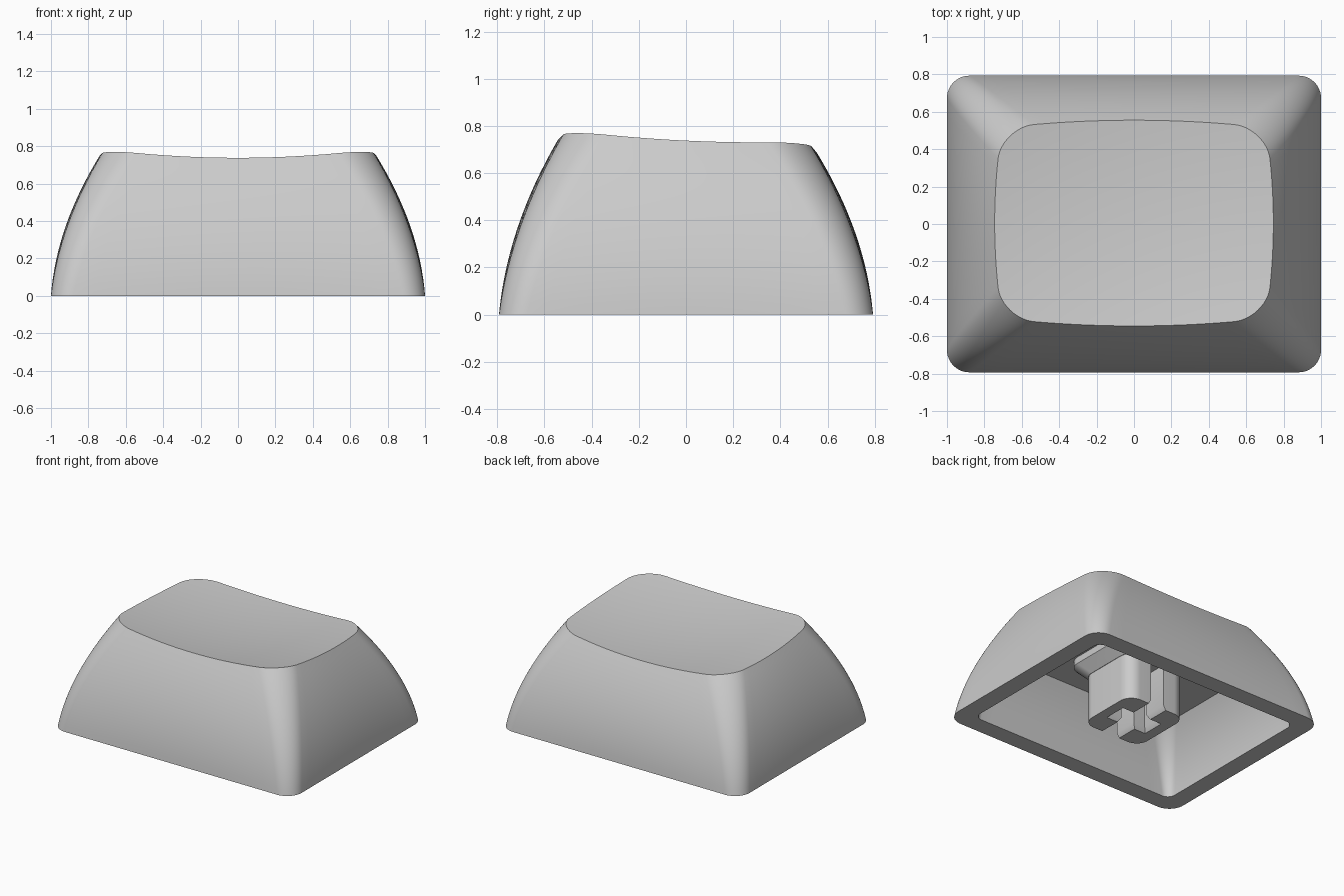
import bpy
import bmesh
from math import cos, sin, pi, radians

if "Cube" in bpy.data.objects:
    bpy.data.objects.remove(bpy.data.objects["Cube"], do_unlink=True)

grey = bpy.data.materials.new("matte grey")
grey.use_nodes = True
tone = (0.6, 0.6, 0.6, 1)
grey.diffuse_color = tone
grey.node_tree.nodes["Principled BSDF"].inputs["Base Color"].default_value = tone

ARC, SIDE = 12, 16  # segments per corner and per side


def outline(hx, hy, r, bow=0.0, cy=0.0, side=SIDE):
    """Rounded rectangle whose sides can bow outwards, counterclockwise."""
    raw = []
    for i, (sx, sy) in enumerate([(1, 1), (-1, 1), (-1, -1), (1, -1)]):
        for j in range(ARC + 1):
            a = (i + j / ARC) * pi / 2
            raw.append((sx * (hx - r) + r * cos(a), sy * (hy - r) + r * sin(a)))
        # points along the straight side to the next corner
        a = (i + 1) * pi / 2
        nx, ny = [(-1, 1), (-1, -1), (1, -1), (1, 1)][i]
        end = (nx * (hx - r) + r * cos(a), ny * (hy - r) + r * sin(a))
        start = raw[-1]
        for j in range(1, side):
            f = j / side
            raw.append(tuple(p + (q - p) * f for p, q in zip(start, end)))
    return [(x * (1 - bow / hx * (y / hy) ** 2),
             y * (1 - bow / hy * (x / hx) ** 2) + cy) for x, y in raw]


def at_height(pts, z):
    return [(x, y, z) for x, y in pts]


def loft(name, rings):
    """Skin a stack of equal rings and close both ends."""
    bm = bmesh.new()
    loops = [[bm.verts.new(p) for p in ring] for ring in rings]
    count = len(loops[0])
    for low, high in zip(loops, loops[1:]):
        for i in range(count):
            j = (i + 1) % count
            bm.faces.new((low[i], low[j], high[j], high[i]))
    bm.faces.new(loops[0])
    bm.faces.new(loops[-1])
    bmesh.ops.recalc_face_normals(bm, faces=bm.faces)
    mesh = bpy.data.meshes.new(name)
    bm.to_mesh(mesh)
    bm.free()
    obj = bpy.data.objects.new(name, mesh)
    bpy.context.collection.objects.link(obj)
    mesh.materials.append(grey)
    bpy.ops.object.select_all(action="DESELECT")
    obj.select_set(True)
    bpy.context.view_layer.objects.active = obj
    bpy.ops.object.shade_smooth_by_angle(angle=radians(30))
    return obj


def dish(x, y):
    """Height of the scooped, slightly tilted top."""
    return 0.682 + 0.1 * (x * x + y * y) - 0.048 * y


def mix(a, b, t, bulge=0.0):
    return a + (b - a) * t + 4 * bulge * t * (1 - t)


# Cap shell: ceiling, inner wall, rim, outer wall and dished top as rings
CEILING = 0.48
STEPS = 16
rings = []
for k in range(STEPS + 1):
    t = 1 - k / STEPS
    pts = outline(mix(0.865, 0.73, t, 0.035), mix(0.66, 0.54, t, 0.035),
                  mix(0.06, 0.12, t))
    rings.append(at_height(pts, CEILING * t))

top = outline(0.745, 0.55, 0.18, 0.04, 0.005)
for k in range(STEPS + 1):
    t = k / STEPS
    pts = outline(mix(1.0, 0.745, t, 0.05), mix(0.793, 0.55, t, 0.045),
                  mix(0.12, 0.18, t), 0.04 * t, 0.005 * t)
    rings.append([(x, y, t * dish(*p)) for (x, y), p in zip(pts, top)])

for k in range(1, 20):
    s = 1 - k / 20
    rings.append([(x * s, y * s, dish(x * s, y * s)) for x, y in top])
loft("cap_shell", rings)

# Flared pad under the ceiling that carries the stem
loft("stem_pad", [at_height(outline(h, h, 0.1, side=1), z) for h, z in
                  ((0.25, 0.35), (0.32, 0.43), (0.32, CEILING + 0.02))])


# Stem: two C-shaped halves around a cross slot with a chamfered mouth
def stem_ring(z, widen=0.0):
    half, gap, slot, reach = 0.247, 0.055 + widen, 0.065 + widen, 0.15 + widen
    outer = [p for p in outline(half, half, 0.095, side=1) if p[0] > gap]
    upper = [p for p in outer if p[1] > 0]
    lower = [p for p in outer if p[1] < 0]
    return at_height([(gap, -half)] + lower + upper + [(gap, half)]
                     + [(gap, slot), (reach, slot), (reach, -slot), (gap, -slot)], z)


stem = loft("stem_halves", [stem_ring(0.0, 0.02), stem_ring(0.035), stem_ring(0.39)])
stem.modifiers.new("other half", "MIRROR")
